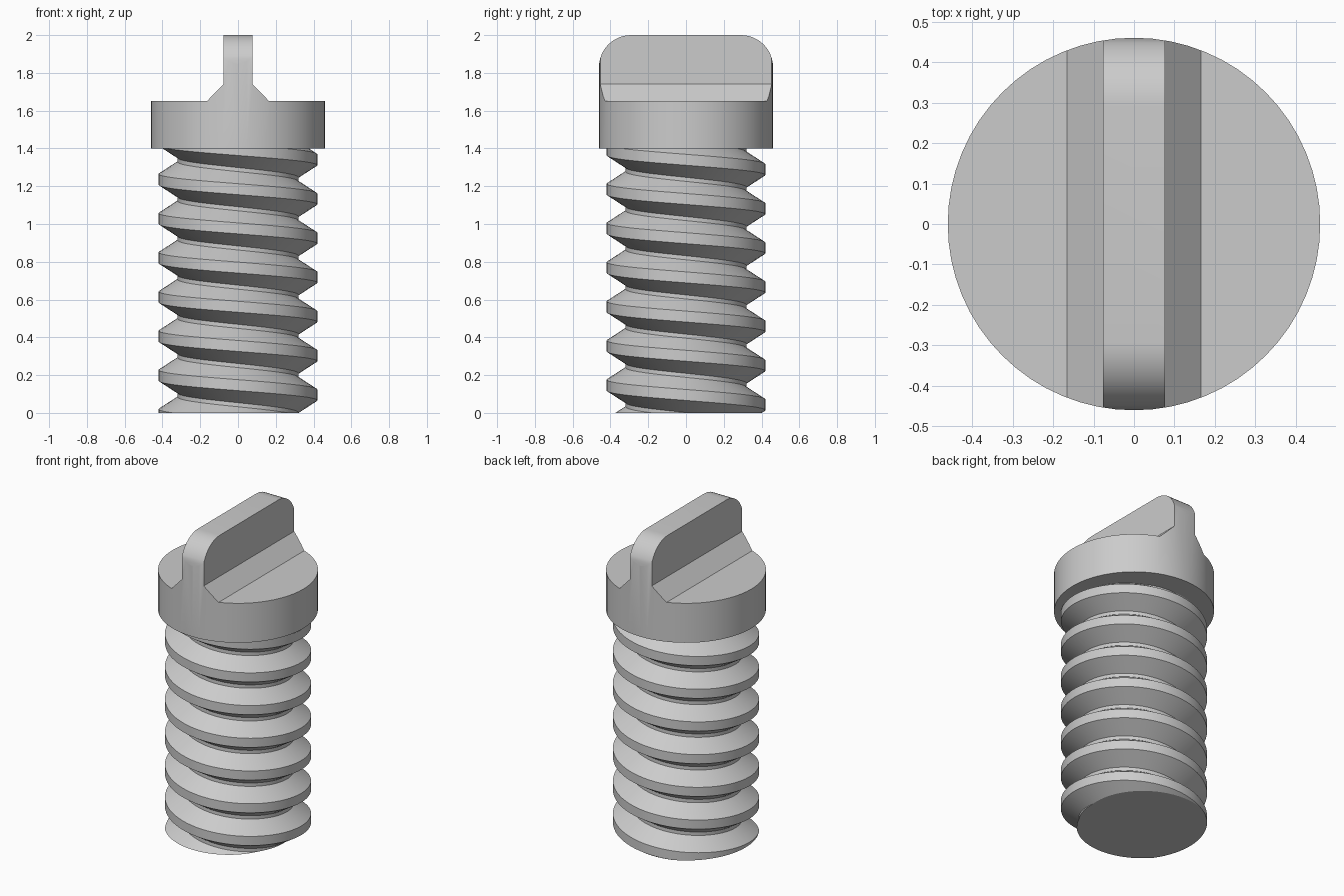
import bpy
import bmesh
from math import sin, cos, pi, radians

if "Cube" in bpy.data.objects:
    bpy.data.objects.remove(bpy.data.objects["Cube"], do_unlink=True)

GREY = (0.6, 0.6, 0.6, 1.0)
grey = bpy.data.materials.new("plain grey")
grey.use_nodes = True
grey.diffuse_color = GREY
grey.node_tree.nodes["Principled BSDF"].inputs["Base Color"].default_value = GREY

HEAD_R, HEAD_BOTTOM, HEAD_TOP, TOP = 0.46, 1.4, 1.65, 2.0
CREST_R, ROOT_R, PITCH = 0.42, 0.32, 0.2075
STEPS = 72


def add_object(name, bm):
    bmesh.ops.recalc_face_normals(bm, faces=bm.faces)
    mesh = bpy.data.meshes.new(name)
    bm.to_mesh(mesh)
    bm.free()
    mesh.materials.append(grey)
    obj = bpy.data.objects.new(name, mesh)
    bpy.context.collection.objects.link(obj)
    return obj


def prism(name, outline, direction):
    """Extrude a closed outline of 3D points along a direction."""
    bm = bmesh.new()
    face = bm.faces.new([bm.verts.new(p) for p in outline])
    ext = bmesh.ops.extrude_face_region(bm, geom=[face], use_keep_orig=True)
    moved = [g for g in ext["geom"] if isinstance(g, bmesh.types.BMVert)]
    bmesh.ops.translate(bm, verts=moved, vec=direction)
    return add_object(name, bm)


def select_only(obj):
    bpy.ops.object.select_all(action="DESELECT")
    obj.select_set(True)
    bpy.context.view_layer.objects.active = obj


def intersect(obj, cutter):
    mod = obj.modifiers.new("trim", "BOOLEAN")
    mod.operation = "INTERSECT"
    mod.solver = "EXACT"
    mod.object = cutter
    select_only(obj)
    bpy.ops.object.modifier_apply(modifier=mod.name)
    bpy.data.objects.remove(cutter, do_unlink=True)


# Threaded shank: one helical skin, cut flat at both ends
bm = bmesh.new()
tooth = [(CREST_R, -0.029), (CREST_R, 0.029),
         (ROOT_R, 0.093), (ROOT_R, PITCH - 0.093)]
columns = []
for i in range(STEPS + 1):
    a = 2 * pi * i / STEPS
    drop = 0.095 - PITCH * i / STEPS
    columns.append([bm.verts.new((r * cos(a), r * sin(a), z + drop + PITCH * k))
                    for k in range(-1, 9) for r, z in tooth])
for c, d in zip(columns, columns[1:]):
    for j in range(len(c) - 1):
        bm.faces.new((c[j], d[j], d[j + 1], c[j + 1]))
bmesh.ops.remove_doubles(bm, verts=bm.verts, dist=0.0001)
for height, up in ((0, -1), (HEAD_BOTTOM + 0.005, 1)):
    cut = bmesh.ops.bisect_plane(
        bm, geom=bm.verts[:] + bm.edges[:] + bm.faces[:],
        plane_co=(0, 0, height), plane_no=(0, 0, up), clear_outer=True)
    rim = [g for g in cut["geom_cut"] if isinstance(g, bmesh.types.BMEdge)]
    bmesh.ops.edgeloop_fill(bm, edges=rim)
shank = add_object("threaded_shank", bm)

# Head: round cap with a chamfered grip blade across it
half = [(0.5, HEAD_BOTTOM), (0.5, HEAD_TOP), (0.165, HEAD_TOP),
        (0.077, 1.74), (0.077, TOP)]
outline = half + [(-x, z) for x, z in reversed(half)]
head = prism("head_with_grip", [(x, -0.6, z) for x, z in outline], (0, 1.2, 0))

# Rounded upper corners of the grip
R = 0.17
W = HEAD_R + 0.001
side = [(W, HEAD_BOTTOM - 0.1)]
side += [(W - R + R * cos(t * pi / 24), TOP - R + R * sin(t * pi / 24))
         for t in range(13)]
outline = side + [(-y, z) for y, z in reversed(side)]
intersect(head, prism("corner_cutter", [(-0.6, y, z) for y, z in outline], (1.2, 0, 0)))

# Round outer wall of the head
ring = [(HEAD_R * cos(2 * pi * i / 64), HEAD_R * sin(2 * pi * i / 64), HEAD_BOTTOM - 0.1)
        for i in range(64)]
intersect(head, prism("wall_cutter", ring, (0, 0, 0.8)))

for obj in (shank, head):
    select_only(obj)
    bpy.ops.object.shade_smooth_by_angle(angle=radians(25))
